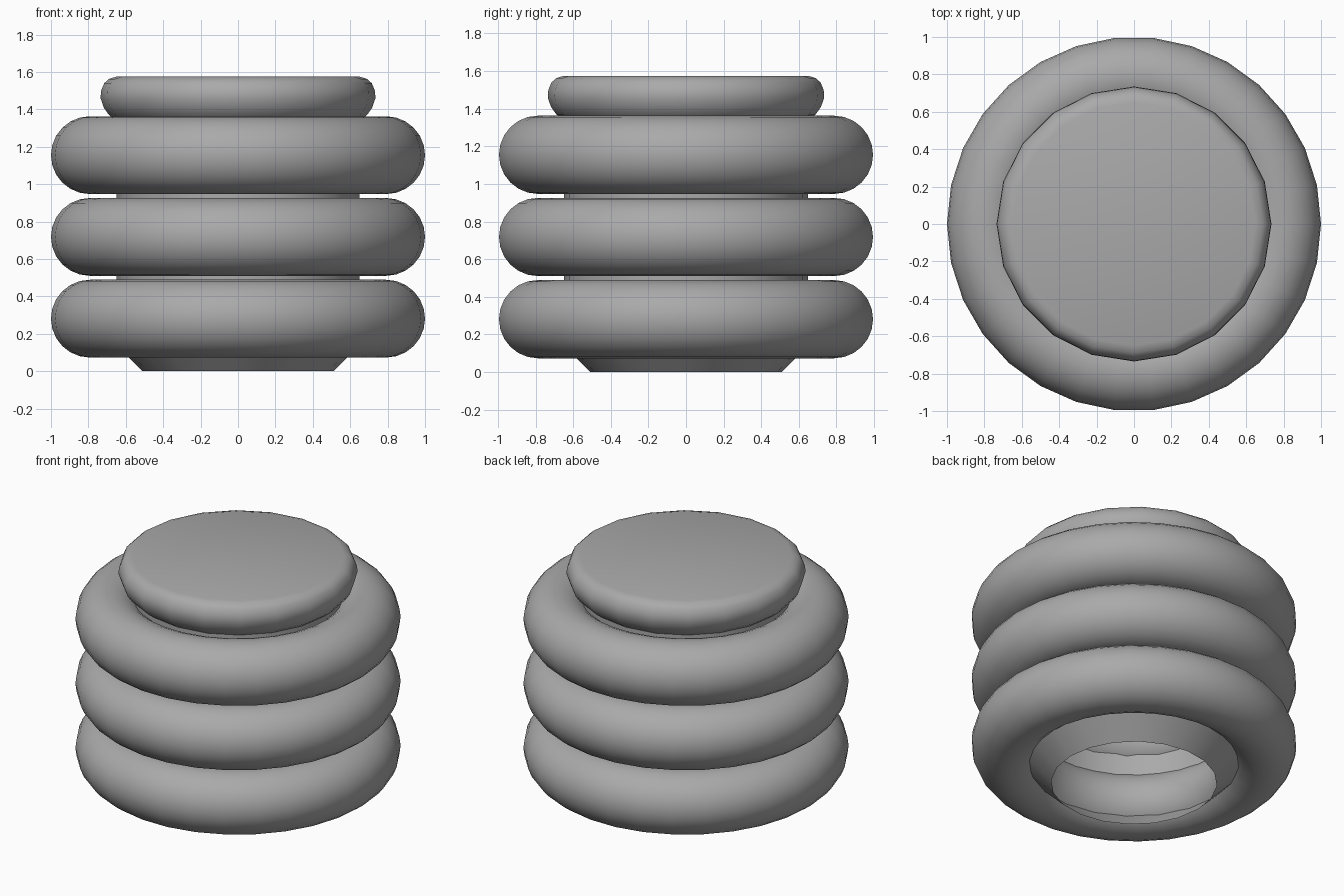
import bpy
import bmesh
import math

cube = bpy.data.objects.get("Cube")
if cube:
    bpy.data.objects.remove(cube, do_unlink=True)

grey = bpy.data.materials.new("plain grey")
grey.use_nodes = True
colour = (0.4, 0.4, 0.4, 1)
grey.diffuse_color = colour
grey.node_tree.nodes["Principled BSDF"].inputs["Base Color"].default_value = colour


def lathe(name, profile, sides, closed=False):
    """Revolve (radius, height) points around z; an open profile gets a flat lid."""
    bm = bmesh.new()
    rings = []
    for r, z in profile:
        rings.append([bm.verts.new((r * math.cos(a), r * math.sin(a), z))
                      for a in (math.tau * i / sides for i in range(sides))])
    pairs = list(zip(rings, rings[1:]))
    if closed:
        pairs.append((rings[-1], rings[0]))
    for low, high in pairs:
        for i in range(sides):
            j = (i + 1) % sides
            bm.faces.new((low[i], low[j], high[j], high[i]))
    if not closed:
        bm.faces.new(rings[-1])
    mesh = bpy.data.meshes.new(name)
    bm.to_mesh(mesh)
    bm.free()
    mesh.materials.append(grey)
    obj = bpy.data.objects.new(name, mesh)
    bpy.context.collection.objects.link(obj)
    bpy.ops.object.select_all(action="DESELECT")
    obj.select_set(True)
    bpy.context.view_layer.objects.active = obj
    bpy.ops.object.shade_smooth_by_angle(angle=math.radians(40))
    return obj


# Hollow core: open tapered foot, straight neck, rounded cap
core = [(0.51, 0), (0.65, 0.14), (0.65, 1.34), (0.69, 1.37), (0.718, 1.41),
        (0.735, 1.46), (0.732, 1.5), (0.715, 1.54), (0.69, 1.563), (0.65, 1.575)]
lathe("hollow_core", core, 20)

# Three stacked bellows rings
major, minor, steps = 0.792, 0.208, 24
for n, label in enumerate(("lower", "middle", "upper")):
    centre = 0.281 + 0.437 * n
    section = [(major + minor * math.cos(math.tau * k / steps),
                centre + minor * math.sin(math.tau * k / steps)) for k in range(steps)]
    lathe(label + "_ring", section, 30, closed=True)
